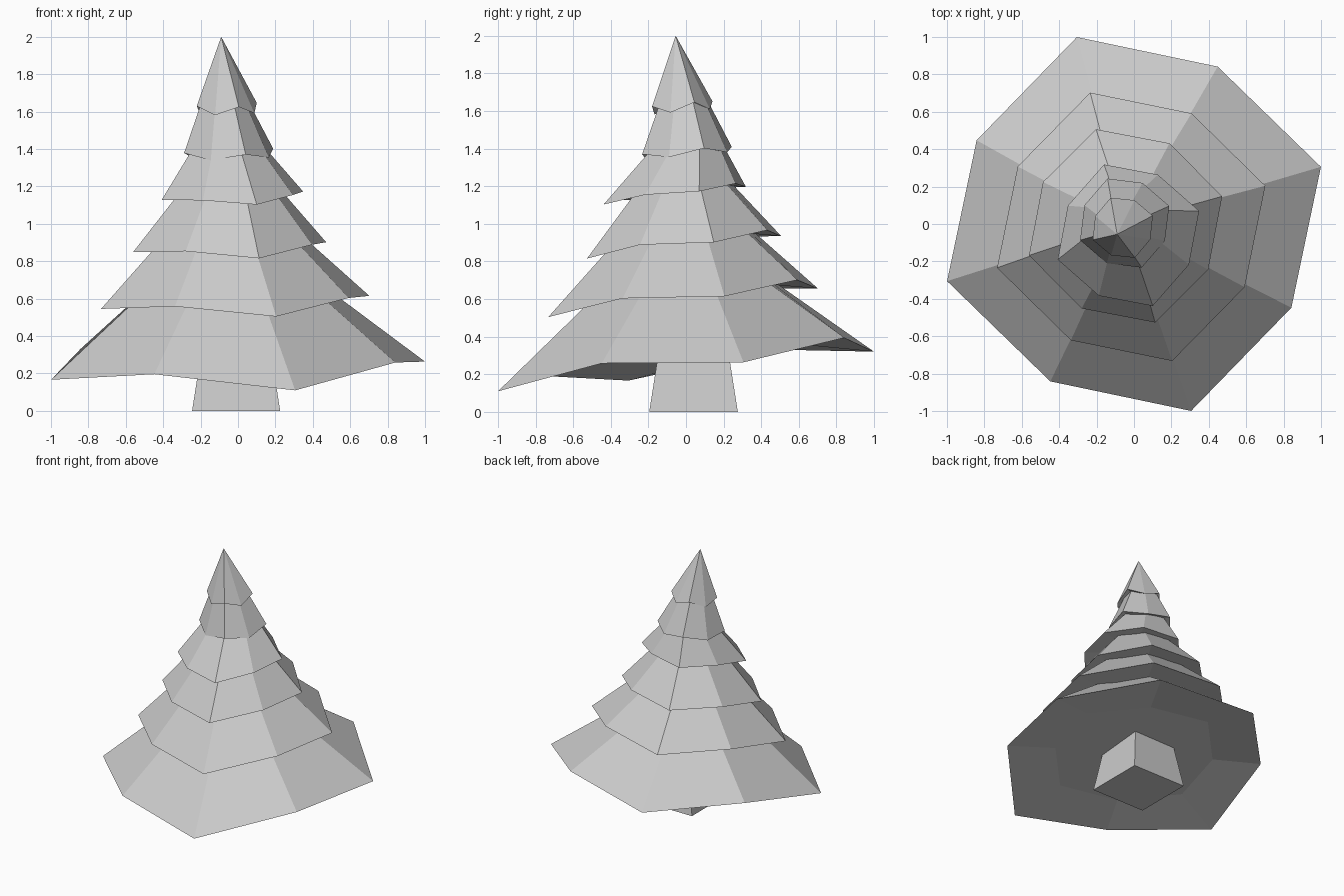
import bpy, bmesh
from math import cos, sin, radians

cube = bpy.data.objects.get("Cube")
if cube:
    bpy.data.objects.remove(cube, do_unlink=True)

grey = bpy.data.materials.new("light_grey")
grey.use_nodes = True
colour = (0.6, 0.6, 0.6, 1)
grey.diffuse_color = colour
grey.node_tree.nodes["Principled BSDF"].inputs["Base Color"].default_value = colour


def finish(name, bm):
    """Turn the bmesh into a flat shaded object."""
    bmesh.ops.remove_doubles(bm, verts=bm.verts, dist=0.0005)
    bmesh.ops.recalc_face_normals(bm, faces=bm.faces)
    mesh = bpy.data.meshes.new(name)
    bm.to_mesh(mesh)
    bm.free()
    mesh.materials.append(grey)
    obj = bpy.data.objects.new(name, mesh)
    bpy.context.collection.objects.link(obj)


def ring(bm, centre, radii, heights, turn, tilt=0.0, sides=8):
    """Ring whose alternate corners differ in radius and height."""
    verts = []
    for i in range(sides):
        a = radians(turn) + i * radians(360 / sides)
        x, y = radii[i % 2] * cos(a), radii[i % 2] * sin(a)
        z = heights[i % 2] + tilt * y + 0.015 * (x if tilt else 0)
        verts.append(bm.verts.new((centre[0] + x, centre[1] + y, z)))
    return verts


def bridge(bm, lower, upper):
    n = len(lower)
    for i in range(n):
        j = (i + 1) % n
        bm.faces.new((lower[i], lower[j], upper[j], upper[i]))


def branch_tier(name, turn, centre, radii, heights, tilt, neck, neck_radius, neck_z):
    bm = bmesh.new()
    inner_z = max(heights) + 0.01
    under = ring(bm, centre, [r * 0.62 for r in radii], (inner_z, inner_z), turn, tilt)
    rim = ring(bm, centre, radii, heights, turn, tilt)
    top = ring(bm, neck, (neck_radius, neck_radius * 0.92), (neck_z, neck_z), turn)
    bm.faces.new(under[::-1])
    bridge(bm, under, rim)
    bridge(bm, rim, top)
    if neck_radius > 0.01:
        bm.faces.new(top)
    finish(name, bm)


# Drooping branch tiers, from the ground up
tiers = [
    (17, (0, 0), (1.045, 0.953), (0.215, 0.295), 0.11, (-0.03, 0), 0.24, 0.86),
    (17, (-0.015, -0.015), (0.75, 0.687), (0.58, 0.63), 0.11, (-0.04, 0), 0.22, 1.09),
    (17, (-0.045, -0.01), (0.54, 0.5), (0.875, 0.91), 0.12, (-0.04, 0), 0.2, 1.27),
    (19, (-0.03, -0.06), (0.4, 0.36), (1.15, 1.17), 0.13, (-0.06, 0.03), 0.13, 1.5),
    (21, (-0.05, 0.005), (0.255, 0.235), (1.39, 1.36), 0.09, (-0.08, -0.02), 0.08, 1.77),
    (22, (-0.06, -0.02), (0.173, 0.16), (1.638, 1.595), 0.09, (-0.09, -0.055), 0.0001, 2.0),
]
for number, tier in enumerate(tiers, 1):
    branch_tier(f"branch_tier_{number}", *tier)

# Tapered square trunk
bm = bmesh.new()
middle = (-0.01, 0.04)
base = ring(bm, middle, (0.333, 0.333), (0, 0), 45, sides=4)
head = ring(bm, middle, (0.24, 0.24), (0.42, 0.42), 45, sides=4)
bm.faces.new(base[::-1])
bridge(bm, base, head)
bm.faces.new(head)
finish("trunk", bm)
